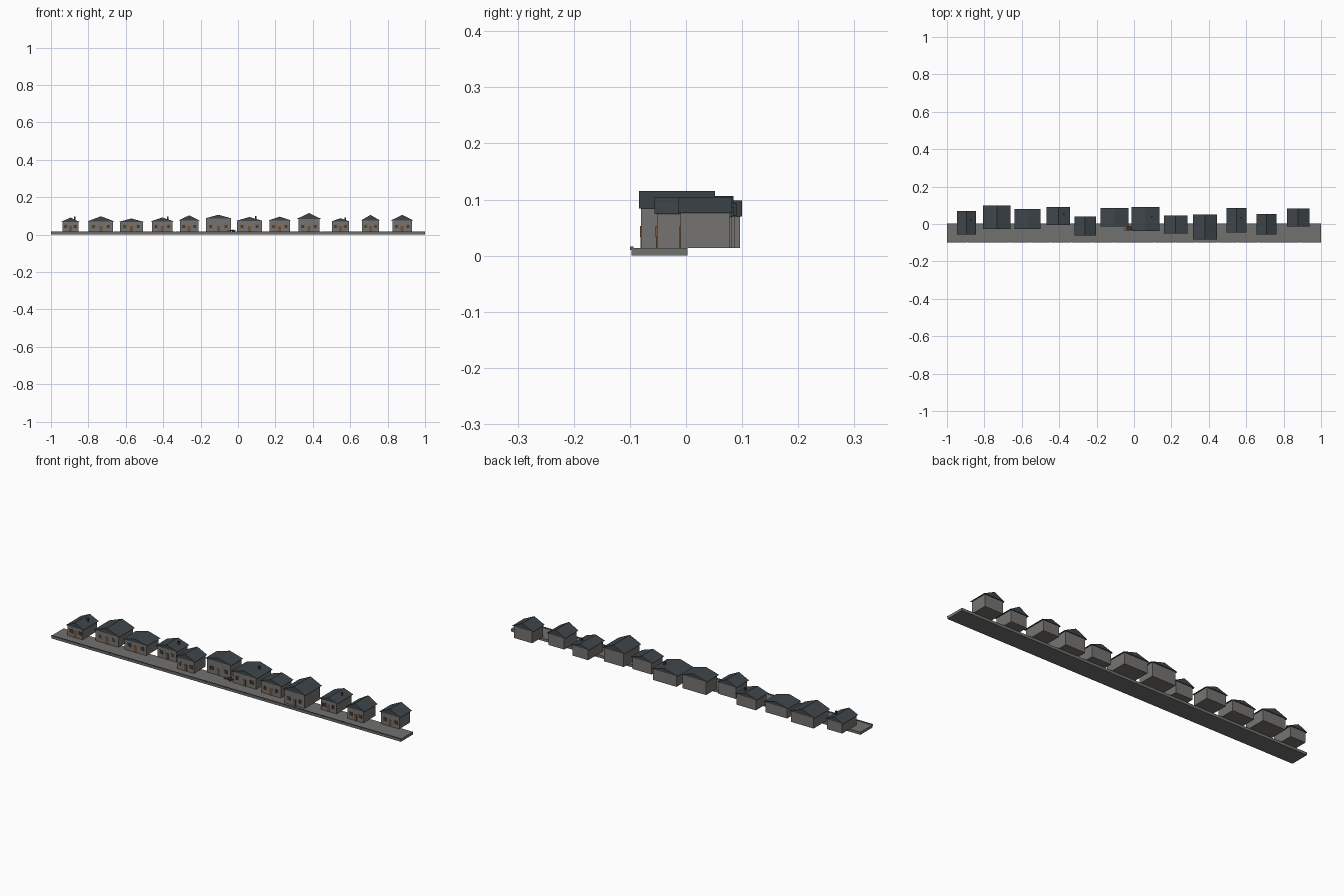
import bpy, bmesh, math
from mathutils import Matrix

if "Cube" in bpy.data.objects:
    bpy.data.objects.remove(bpy.data.objects["Cube"])


def mat(name, rgb):
    m = bpy.data.materials.new(name)
    m.diffuse_color = (*rgb, 1)
    m.use_nodes = True
    m.node_tree.nodes["Principled BSDF"].inputs["Base Color"].default_value = m.diffuse_color
    return m


WALL = mat("grey plaster", (0.18, 0.175, 0.165))
ROOF = mat("dark slate", (0.048, 0.06, 0.068))
PAVE = mat("paving grey", (0.165, 0.165, 0.16))
KERB = mat("kerb stone", (0.13, 0.125, 0.12))
DOOR = mat("door wood", (0.17, 0.085, 0.035))
TRIM = mat("shutter wood", (0.22, 0.10, 0.035))
GLASS = mat("dark glass", (0.035, 0.045, 0.055))
CART = mat("dark timber", (0.07, 0.04, 0.02))


def finish(name, bm, material):
    bmesh.ops.recalc_face_normals(bm, faces=bm.faces)
    me = bpy.data.meshes.new(name)
    bm.to_mesh(me)
    bm.free()
    me.materials.append(material)
    ob = bpy.data.objects.new(name, me)
    bpy.context.collection.objects.link(ob)
    return ob


def add_box(bm, x0, x1, y0, y1, z0, z1):
    m = (Matrix.Translation(((x0 + x1) / 2, (y0 + y1) / 2, (z0 + z1) / 2))
         @ Matrix.Diagonal((x1 - x0, y1 - y0, z1 - z0, 1)))
    bmesh.ops.create_cube(bm, size=1, matrix=m)


def boxes(name, material, *dims):
    bm = bmesh.new()
    for d in dims:
        add_box(bm, *d)
    return finish(name, bm, material)


def gable(name, x0, x1, y0, y1, eave, ridge):
    # solid triangular roof with its ridge running front to back
    bm = bmesh.new()
    prof = [(x0, eave), (x1, eave), ((x0 + x1) / 2, ridge)]
    face = bm.faces.new([bm.verts.new((x, y0, z)) for x, z in prof])
    ext = bmesh.ops.extrude_face_region(bm, geom=[face], use_keep_orig=True)
    new = [v for v in ext["geom"] if isinstance(v, bmesh.types.BMVert)]
    bmesh.ops.translate(bm, vec=(0, y1 - y0, 0), verts=new)
    return finish(name, bm, ROOF)


BASE = 0.014


def house(i, x0, x1, y0, y1, eave, ridge, chimney):
    cx, front = (x0 + x1) / 2, y0 + 0.004
    wx0, wx1 = x0 + 0.008, x1 - 0.008
    boxes(f"house_walls_{i}", WALL, (wx0, wx1, front, y1 - 0.004, BASE, eave))
    gable(f"house_roof_{i}", x0, x1, y0, y1, eave, ridge)
    # door in the middle
    boxes(f"door_{i}", DOOR, (cx - 0.008, cx + 0.008, front - 0.0015, front + 0.001, BASE, 0.047))
    # one window with shutters on each side of the door
    off = (wx1 - wx0) * 0.3
    glass, shutters = [], []
    for s in (-1, 1):
        wx = cx + s * off
        glass.append((wx - 0.006, wx + 0.006, front - 0.001, front + 0.001, 0.034, 0.052))
        for t in (-1, 1):
            c = wx + t * 0.008
            shutters.append((c - 0.002, c + 0.002, front - 0.002, front + 0.001, 0.033, 0.053))
    boxes(f"windows_{i}", GLASS, *glass)
    boxes(f"shutters_{i}", TRIM, *shutters)
    # chimney on the right roof slope
    if chimney:
        c, d = cx + (x1 - x0) * 0.23, y0 + (y1 - y0) * 0.6
        boxes(f"chimney_{i}", ROOF, (c - 0.004, c + 0.004, d - 0.004, d + 0.004, eave, ridge + 0.005))


# pavement with a row of kerb stones along the front
boxes("pavement", PAVE, (-1, 1, -0.097, 0.003, 0, 0.0135))
N = 18
step = 2 / N
boxes("kerb_stones", KERB, *[(-1 + k * step + 0.001, -1 + (k + 1) * step - 0.001,
                              -0.1, -0.094, 0.010, 0.0165) for k in range(N)])

# left, right, front, back, eave, ridge, chimney
HOUSES = [
    (-0.947, -0.845, -0.055, 0.069, 0.067, 0.091, 1),
    (-0.806, -0.660, -0.027, 0.100, 0.070, 0.098, 0),
    (-0.640, -0.500, -0.027, 0.080, 0.067, 0.086, 0),
    (-0.468, -0.342, -0.006, 0.090, 0.070, 0.091, 1),
    (-0.318, -0.204, -0.061, 0.040, 0.075, 0.103, 0),
    (-0.180, -0.030, -0.013, 0.085, 0.085, 0.106, 0),
    (-0.014, 0.136, -0.038, 0.090, 0.072, 0.094, 1),
    (0.160, 0.286, -0.051, 0.045, 0.075, 0.096, 0),
    (0.315, 0.444, -0.084, 0.052, 0.084, 0.115, 0),
    (0.495, 0.601, -0.045, 0.085, 0.069, 0.087, 1),
    (0.655, 0.762, -0.056, 0.053, 0.074, 0.105, 0),
    (0.818, 0.938, -0.014, 0.082, 0.076, 0.105, 0),
]
for n, h in enumerate(HOUSES, 1):
    house(n, *h)

# small hand cart: tray, two handles and a pair of wheels
cart = [boxes("cart_tray", CART, (-0.014, 0.014, -0.008, 0.008, 0.006, 0.011)),
        boxes("cart_handles", DOOR, *[(-0.03, -0.012, s * 0.006 - 0.001, s * 0.006 + 0.001, 0.008, 0.010)
                                      for s in (-1, 1)])]
bm = bmesh.new()
for s in (-1, 1):
    bmesh.ops.create_cone(bm, cap_ends=True, segments=12, radius1=0.006, radius2=0.006, depth=0.002,
                          matrix=Matrix.Translation((0.003, s * 0.0095, 0.006)) @ Matrix.Rotation(math.pi / 2, 4, 'X'))
cart.append(finish("cart_wheels", bm, CART))
for ob in cart:
    ob.location = (-0.028, -0.024, BASE)
    ob.rotation_euler.z = math.radians(15)
